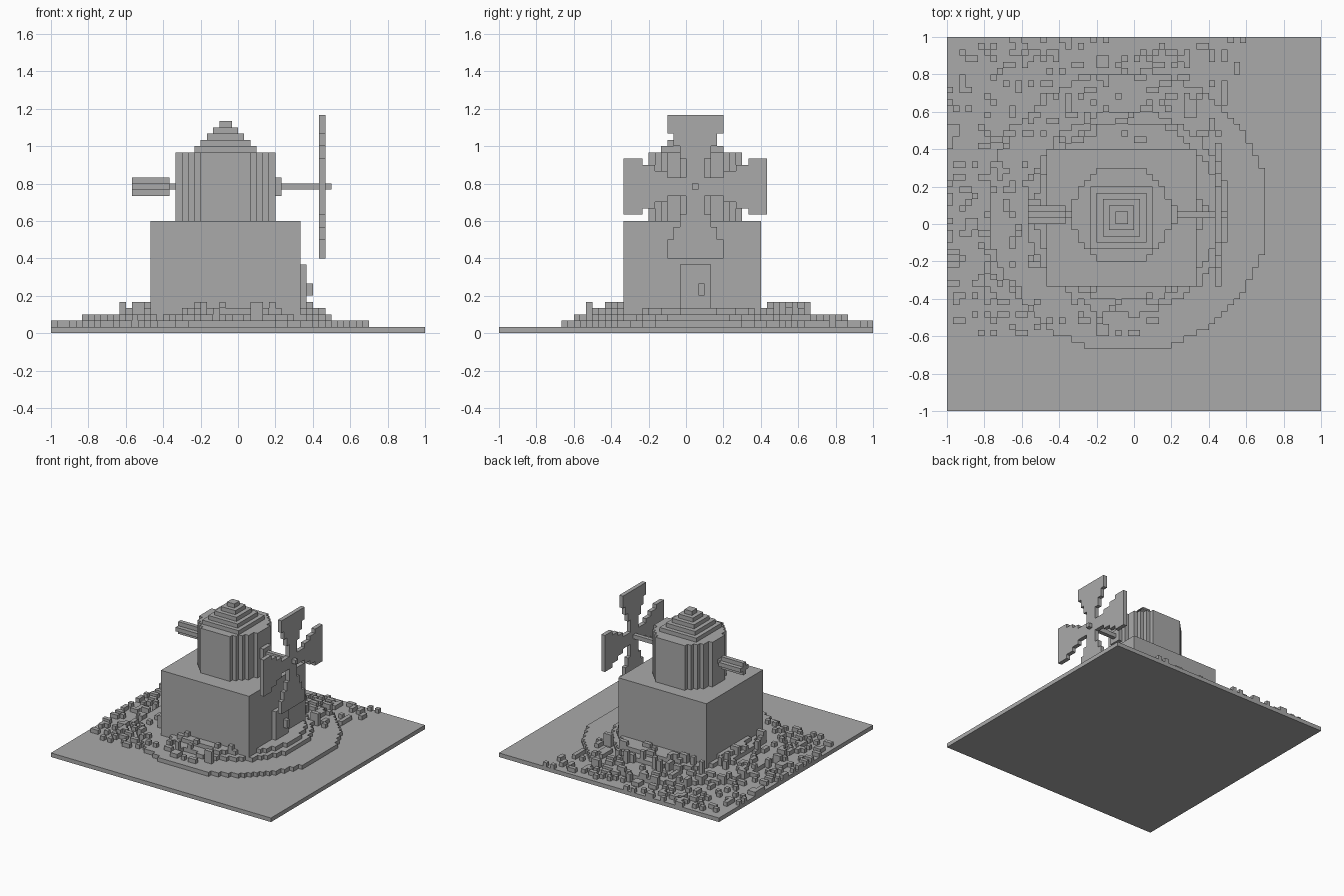
import bpy
import bmesh
import math
import random
from mathutils import Matrix, Vector

U = 1 / 30  # edge of one block
random.seed(7)

if "Cube" in bpy.data.objects:
    bpy.data.objects.remove(bpy.data.objects["Cube"], do_unlink=True)

stone = bpy.data.materials.new("stone_grey")
stone.use_nodes = True
GREY = (0.4, 0.4, 0.4, 1)
stone.diffuse_color = GREY
stone.node_tree.nodes["Principled BSDF"].inputs["Base Color"].default_value = GREY


def finish(name, bm):
    """Scale from blocks to units and link the object."""
    bmesh.ops.recalc_face_normals(bm, faces=bm.faces)
    bmesh.ops.scale(bm, vec=(U, U, U), verts=bm.verts)
    mesh = bpy.data.meshes.new(name)
    bm.to_mesh(mesh)
    bm.free()
    mesh.materials.append(stone)
    obj = bpy.data.objects.new(name, mesh)
    bpy.context.collection.objects.link(obj)
    return obj


def add_box(bm, x, y, z):
    size = [b - a for a, b in (x, y, z)]
    mid = [(a + b) / 2 for a, b in (x, y, z)]
    bmesh.ops.create_cube(bm, size=1, matrix=Matrix.Translation(mid) @ Matrix.Diagonal((*size, 1)))


def box(name, x, y, z):
    bm = bmesh.new()
    add_box(bm, x, y, z)
    return finish(name, bm)


def add_stepped(bm, rows, z, matrix=Matrix()):
    """Prism whose stepped outline is mirrored in x; rows are (y0, y1, half width)."""
    right = []
    for y0, y1, half in rows:
        if right and right[-1][0] == half:
            right.pop()
        else:
            right.append((half, y0))
        right.append((half, y1))
    outline = right + [(-x, y) for x, y in reversed(right)]
    face = bm.faces.new([bm.verts.new(matrix @ Vector((x, y, z[0]))) for x, y in outline])
    top = bmesh.ops.extrude_face_region(bm, geom=[face], use_keep_orig=True)["geom"]
    move = matrix.to_3x3() @ Vector((0, 0, z[1] - z[0]))
    bmesh.ops.translate(bm, vec=move, verts=[v for v in top if isinstance(v, bmesh.types.BMVert)])


def push(bm, faces, vec):
    """Sink faces to form a recess."""
    new = bmesh.ops.extrude_face_region(bm, geom=faces)["geom"]
    bmesh.ops.translate(bm, vec=vec, verts=[v for v in new if isinstance(v, bmesh.types.BMVert)])


# Ground plate and stepped round mound
box("ground_plate", (-30, 30), (-30, 30), (0, 1))
MX, MY = -1, 2
MOUND = [(22.5, 2), (16.3, 3), (14.8, 4)]
for i, (radius, top) in enumerate(MOUND):
    n = int(radius)
    rows = [(y, y + 1, round(math.sqrt(radius ** 2 - (y + 0.5) ** 2))) for y in range(-n, n)]
    bm = bmesh.new()
    add_stepped(bm, rows, (top - 1, top), Matrix.Translation((MX, MY, 0)))
    finish(f"mound_layer_{i + 1}", bm)

# Loose blocks scattered over the left and back of the mound
bm = bmesh.new()
for y in range(-18, 30):
    x = -30
    while x < 9 + 0.3 * y:
        length = random.choice((1, 1, 2))
        near_house = -16 < x < 11 and -11 < y < 13
        if random.random() < 0.24 and not near_house:
            dist = math.hypot(x + 0.5 - MX, y + 0.5 - MY)
            ground = max([1] + [top for radius, top in MOUND if dist < radius])
            high = 5 if dist < 18.5 else 3 if dist < 24 else 2
            add_box(bm, (x, min(x + length, 30)), (y, y + 1),
                    (ground, random.randint(ground + 1, max(high, ground + 1))))
            x += 1
        x += length
finish("loose_blocks", bm)

# Square house with a parapet and two sunken windows
bm = bmesh.new()
add_box(bm, (-14, 10), (-10, 12), (1, 18))
bm.normal_update()
roof = max(bm.faces, key=lambda f: f.normal.z)
bmesh.ops.inset_region(bm, faces=[roof], thickness=1)
push(bm, [roof], (0, 0, -1))
side = min(bm.faces, key=lambda f: f.calc_center_median().x)
cuts = [((0, y, 0), (0, 1, 0)) for y in (-4, -1, 4, 7)] + [((0, 0, z), (0, 0, 1)) for z in (11, 13)]
for co, no in cuts:
    faces = [f for f in bm.faces if f.calc_center_median().x < -13.99]
    geom = set(faces)
    for f in faces:
        geom.update(f.verts, f.edges)
    bmesh.ops.bisect_plane(bm, geom=list(geom), plane_co=co, plane_no=no)
panes = []
for f in bm.faces:
    c = f.calc_center_median()
    if c.x < -13.99 and 11 < c.z < 13 and (-4 < c.y < -1 or 4 < c.y < 7):
        panes.append(f)
push(bm, panes, (1, 0, 0))
finish("house", bm)

# Door and handle
box("door", (10, 11), (-1, 4), (1, 11))
box("door_handle", (11, 12), (2, 3), (6, 8))

# Round tower
bm = bmesh.new()
quarter = [(2.5, 8), (4.5, 7), (5.5, 6), (6.5, 5), (7.5, 4)]
upper = [(a, b, w) for a, (b, w) in zip([0] + [q[0] for q in quarter], quarter)]
lower = [(-b, -a, w) for a, b, w in reversed(upper)]
add_stepped(bm, lower + upper, (17, 29), Matrix.Translation((-2, 1.5, 0)))
finish("tower", bm)

# Stepped pyramid roof
for i in range(5):
    half = 5 - i
    box(f"roof_step_{i + 1}", (-2 - half, -2 + half), (1 - half, 1 + half), (29 + i, 30 + i))

# Sail shaft and collar, tail beam with a plus-shaped section
box("sail_shaft", (5, 15), (1, 2), (23, 24))
box("shaft_collar", (5, 7), (0, 3), (22, 25))
box("tail_link", (-11, -9), (1, 2), (23, 24))
bm = bmesh.new()
to_side = Matrix.Translation((0, 1.5, 23.5)) @ Matrix(((0, 0, 1, 0), (1, 0, 0, 0), (0, 1, 0, 0), (0, 0, 0, 1)))
add_stepped(bm, [(-1.5, -0.5, 0.5), (-0.5, 0.5, 1.5), (0.5, 1.5, 0.5)], (-17, -11), to_side)
finish("tail_beam", bm)

# Four flared sails around a square hub
blade = [(1.5, 4.5, 1.5), (4.5, 6.5, 2.5), (6.5, 8.5, 3.5), (8.5, 11.5, 4.5)]
for i in range(4):
    bm = bmesh.new()
    add_stepped(bm, blade, (13, 14), to_side @ Matrix.Rotation(i * math.pi / 2, 4, "Z"))
    finish(f"sail_{i + 1}", bm)
box("sail_hub", (13, 14), (0, 3), (22, 25))
